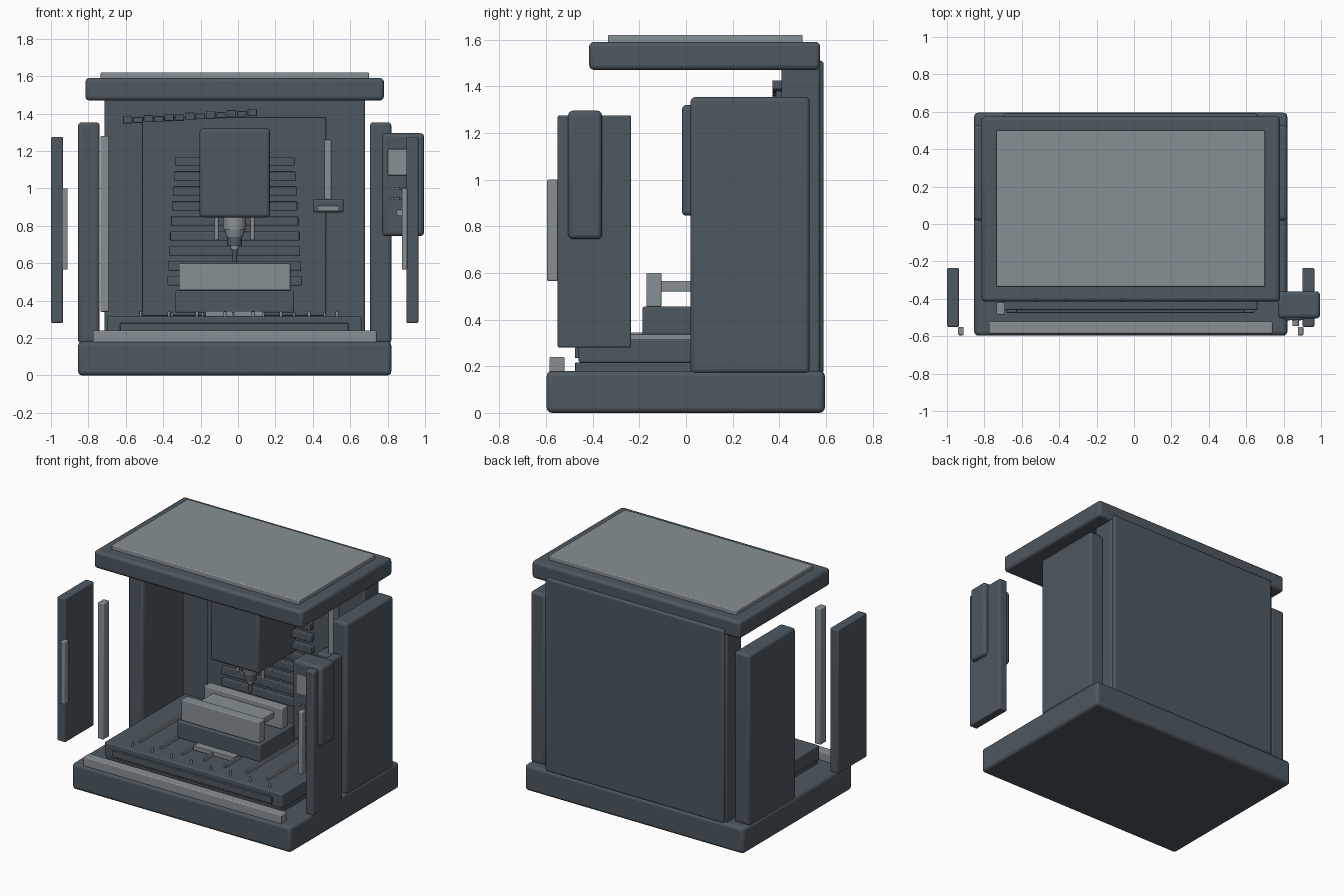
import bpy, math

def material(name, rgb):
    m = bpy.data.materials.new(name)
    m.diffuse_color = (*rgb, 1)
    return m

DARK = material("dark slate", (0.075, 0.098, 0.118))
LIGHT = material("light grey", (0.245, 0.28, 0.30))

def finish(ob, name, mat, bevel, segments=3):
    ob.name = name
    ob.data.materials.append(mat)
    if bevel:
        b = ob.modifiers.new("bevel", 'BEVEL')
        b.width, b.segments, b.limit_method = bevel, segments, 'ANGLE'
    bpy.ops.object.shade_smooth_by_angle(angle=math.radians(35))
    return ob

def box(name, x, y, z, mat=DARK, bevel=0.006):
    """Box from (min, max) pairs on each axis."""
    bpy.ops.mesh.primitive_cube_add(size=1)
    ob = bpy.context.object
    mid = [(a + b) / 2 for a, b in (x, y, z)]
    size = [b - a for a, b in (x, y, z)]
    for v in ob.data.vertices:
        v.co = [c * s + m for c, s, m in zip(v.co, size, mid)]
    return finish(ob, name, mat, bevel)

def rod(name, x, y, z, r, mat=DARK, top_r=None):
    """Upright cylinder or cone between two heights."""
    bpy.ops.mesh.primitive_cone_add(vertices=24, radius1=r, radius2=top_r or r,
                                    depth=z[1] - z[0], location=(x, y, sum(z) / 2))
    return finish(bpy.context.object, name, mat, 0)

CX = -0.0175  # centre line of the machine body

# Housing
box("base", (-0.855, 0.82), (-0.597, 0.595), (0, 0.18), bevel=0.022)
box("rear_wall", (-0.715, 0.68), (0.41, 0.575), (0.17, 1.48), bevel=0.012)
box("back_plate", (-0.70, 0.665), (0.55, 0.59), (0.17, 1.51), bevel=0.015)
box("roof", (-0.815, 0.78), (-0.415, 0.575), (1.47, 1.59), bevel=0.02)
box("roof_panel", (-0.735, 0.70), (-0.335, 0.50), (1.58, 1.62), LIGHT, 0.006)
for side in (-1, 1):
    x = CX + side * 0.78
    box("side_panel", (x - 0.0575, x + 0.0575), (0.02, 0.53), (0.17, 1.353), bevel=0.018)
box("front_sill", (-0.775, 0.74), (-0.585, -0.52), (0.175, 0.24), LIGHT)
box("left_post", (-0.735, -0.69), (-0.485, -0.42), (0.34, 1.28), LIGHT)

# Sliding doors and their handles
for side in (-1, 1):
    x = CX + side * 0.95
    box("door", (x - 0.0315, x + 0.0315), (-0.55, -0.235), (0.28, 1.275), bevel=0.008)
    x = CX + side * 0.908
    box("door_handle", (x - 0.015, x + 0.015), (-0.595, -0.55), (0.565, 1.0), LIGHT, 0.006)

# Control panel with screen, keys and knob
box("control_panel", (0.77, 0.995), (-0.505, -0.36), (0.745, 1.295), bevel=0.02)
box("screen", (0.80, 0.945), (-0.512, -0.50), (1.07, 1.21), LIGHT, 0.003)
for row in range(2):
    for col in range(4):
        x, z = 0.815 + col * 0.03, 1.005 - row * 0.055
        box("key", (x, x + 0.02), (-0.515, -0.50), (z - 0.012, z), LIGHT, 0.002)
knob = rod("knob", 0, 0, (-0.02, 0.02), 0.018, LIGHT)
knob.rotation_euler.x = math.pi / 2
knob.location = (0.865, -0.525, 0.87)

# Work table with slot bars and front pins
box("table_foot", (-0.68, 0.645), (-0.475, 0.42), (0.17, 0.217), bevel=0.004)
box("table", (-0.70, 0.66), (-0.46, 0.42), (0.215, 0.315), bevel=0.008)
box("table_front_plate", (-0.63, 0.59), (-0.476, -0.45), (0.235, 0.28), bevel=0.004)
for i in range(7):
    x = -0.515 + i * 0.163
    box("slot_bar", (x - 0.007, x + 0.007), (-0.34, 0.30), (0.31, 0.338), LIGHT, 0.003)
for i in range(8):
    rod("table_pin", -0.52 + i * 0.15, -0.41, (0.31, 0.342), 0.008, LIGHT)

# Vise
box("vise_clamp_plate", (-0.175, 0.135), (-0.24, -0.10), (0.315, 0.345), LIGHT, 0.004)
box("vise_base", (-0.335, 0.30), (-0.187, 0.20), (0.335, 0.455), bevel=0.008)
box("vise_bed", (-0.25, 0.22), (-0.12, 0.12), (0.52, 0.565), LIGHT, 0.005)
for y in (-0.17, 0.08):
    box("vise_jaw", (-0.315, 0.28), (y, y + 0.065), (0.455, 0.60), LIGHT)

# Column cover and way cover slats
box("column_cover", (-0.51, 0.47), (0.385, 0.42), (0.32, 1.38), bevel=0.006)
for i in range(9):
    z, half = 1.145 - i * 0.08, 0.32 + i * 0.005
    box("cover_slat", (CX - half, CX + half), (0.35, 0.39), (z - 0.024, z + 0.024), bevel=0.005)

# Cable chain along the top of the column
for i in range(13):
    x, z = -0.59 + i * 0.0555, 1.365 + 0.04 * i / 12
    h = 0.02 if i % 2 == 0 else 0.012
    box("chain_link", (x - 0.025, x + 0.025), (0.37, 0.412), (z - 0.018, z + h), bevel=0.004)

# Spindle head, spindle and coolant nozzles
SX, SY = -0.018, 0.16
box("spindle_head", (-0.205, 0.17), (-0.017, 0.40), (0.845, 1.32), bevel=0.018)
rod("spindle_nose", SX, SY, (0.78, 0.85), 0.062, LIGHT)
rod("spindle_ring", SX, SY, (0.74, 0.78), 0.045, LIGHT, 0.055)
rod("tool_holder", SX, SY, (0.695, 0.745), 0.04)
rod("collet", SX, SY, (0.675, 0.70), 0.022, LIGHT)
rod("cutter", SX, SY, (0.605, 0.68), 0.012, DARK, 0.016)
for side in (-1, 1):
    rod("coolant_nozzle", SX + side * 0.096, SY, (0.725, 0.85), 0.011, LIGHT)

# Lamp strip and bracket on the right of the column
box("lamp_strip", (0.46, 0.50), (0.33, 0.39), (0.93, 1.26), LIGHT, 0.004)
box("lamp_bracket", (0.40, 0.565), (0.29, 0.41), (0.872, 0.942), bevel=0.012)
box("lamp_lens", (0.43, 0.535), (0.283, 0.30), (0.878, 0.908), LIGHT, 0.003)
